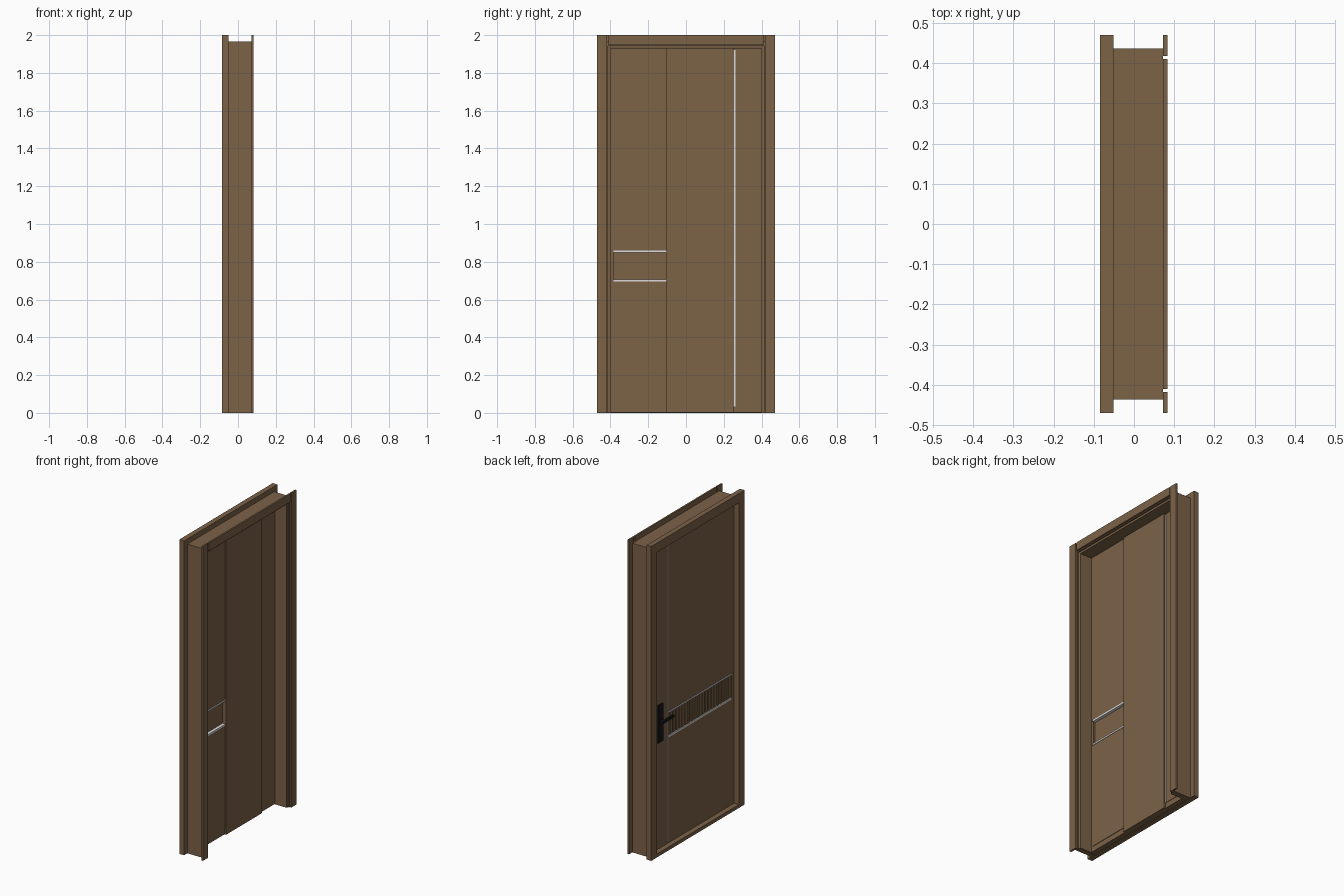
import bpy, bmesh

if "Cube" in bpy.data.objects:
    bpy.data.objects.remove(bpy.data.objects["Cube"])


def material(name, rgb):
    m = bpy.data.materials.new(name)
    m.diffuse_color = (*rgb, 1)
    m.use_nodes = True
    m.node_tree.nodes["Principled BSDF"].inputs["Base Color"].default_value = m.diffuse_color
    return m


WOOD = material("brown wood", (0.20, 0.122, 0.064))
METAL = material("silver trim", (0.72, 0.72, 0.72))
BLACK = material("black handle", (0.008, 0.008, 0.009))


def finish(name, bm, mat):
    bmesh.ops.recalc_face_normals(bm, faces=bm.faces)
    me = bpy.data.meshes.new(name)
    bm.to_mesh(me)
    bm.free()
    me.materials.append(mat)
    ob = bpy.data.objects.new(name, me)
    bpy.context.collection.objects.link(ob)
    return ob


def box(name, x, y, z, mat=WOOD, bevel=0):
    """Box from (min, max) ranges."""
    bm = bmesh.new()
    bmesh.ops.create_cube(bm, size=1)
    for v in bm.verts:
        for i, (a, b) in enumerate((x, y, z)):
            v.co[i] = (a + b) / 2 + v.co[i] * (b - a)
    ob = finish(name, bm, mat)
    if bevel:
        mod = ob.modifiers.new("bevel", 'BEVEL')
        mod.width, mod.segments = bevel, 2
    return ob


def portal(name, profile, half=0.40, top=1.93):
    """Sweep a (distance outwards, x) profile up, across and down with mitres."""
    bm = bmesh.new()
    rings = []
    for k in range(4):
        ring = []
        for d, x in profile:
            s = -1 if k < 2 else 1
            z = 0 if k in (0, 3) else top + d
            ring.append(bm.verts.new((x, s * (half + d), z)))
        rings.append(ring)
    n = len(profile)
    for a, b in zip(rings, rings[1:]):
        for i in range(n):
            j = (i + 1) % n
            bm.faces.new((a[i], a[j], b[j], b[i]))
    bm.faces.new(rings[0])
    bm.faces.new(rings[-1])
    return finish(name, bm, WOOD)


# Jamb with the thick casing, door rebate and stop
portal("door_frame", [(0.07, -0.084), (0.07, -0.051), (0.037, -0.051), (0.037, 0.072),
                      (0.012, 0.072), (0.012, 0.064), (0.0, 0.062), (0.0, -0.02),
                      (0.011, -0.02), (0.011, -0.084)])

# Thin casing on the other side, separated from the head by a small gap
for side, s in (("left", -1), ("right", 1)):
    ys = sorted((s * 0.418, s * 0.47))
    box(f"thin_casing_{side}", (0.072, 0.083), ys, (0, 2))
box("thin_casing_head", (0.072, 0.083), (-0.411, 0.411), (1.948, 2))

# Sill
box("sill", (-0.084, -0.051), (-0.411, 0.411), (0, 0.022))

# Door leaf: thin core, border and raised panels leaving the band recessed
Y0, Y1, Z0, Z1 = -0.385, 0.385, 0.035, 1.922
STRIP, BAND0, BAND1 = 0.258, 0.70, 0.855
box("door_core", (-0.040, -0.034), (Y0 - 0.01, Y1 + 0.01), (Z0 - 0.01, Z1 + 0.01))
for side, s in (("left", -1), ("right", 1)):
    box(f"door_stile_{side}", (-0.050, -0.021), sorted((s * 0.385, s * 0.41)), (0.002, 1.94))
box("door_bottom_rail", (-0.050, -0.021), (Y0, Y1), (0.002, Z0))
box("door_top_rail", (-0.050, -0.021), (Y0, Y1), (Z1, 1.94))
DEPTH = (-0.053, -0.018)
box("lower_panel", DEPTH, (Y0, STRIP), (Z0, BAND0))
box("upper_panel", DEPTH, (Y0, STRIP), (BAND1, Z1))
box("lock_side_panel", DEPTH, (STRIP, Y1), (Z0, Z1))
box("centre_plank", (-0.034, -0.010), (-0.105, 0.254), (0.002, 1.94))

# Fluted band
count = 22
pitch = (STRIP - Y0) / count
for i in range(count):
    y = Y0 + pitch * i
    box(f"band_rib_{i}", (-0.049, -0.039), (y + 0.004, y + pitch - 0.004), (BAND0, BAND1))

# Metal strips
box("vertical_strip", (-0.055, -0.015), (STRIP - 0.004, STRIP + 0.004), (Z0, Z1), METAL)
for label, z in (("lower", BAND0), ("upper", BAND1)):
    box(f"{label}_strip", (-0.055, -0.015), (Y0, STRIP - 0.004), (z - 0.005, z + 0.005), METAL)

# Handle
box("handle_plate", (-0.062, -0.052), (0.313, 0.367), (0.70, 0.94), BLACK, 0.003)
box("handle_neck", (-0.078, -0.060), (0.330, 0.350), (0.823, 0.843), BLACK)
box("handle_lever", (-0.084, -0.072), (0.235, 0.352), (0.823, 0.843), BLACK, 0.003)
